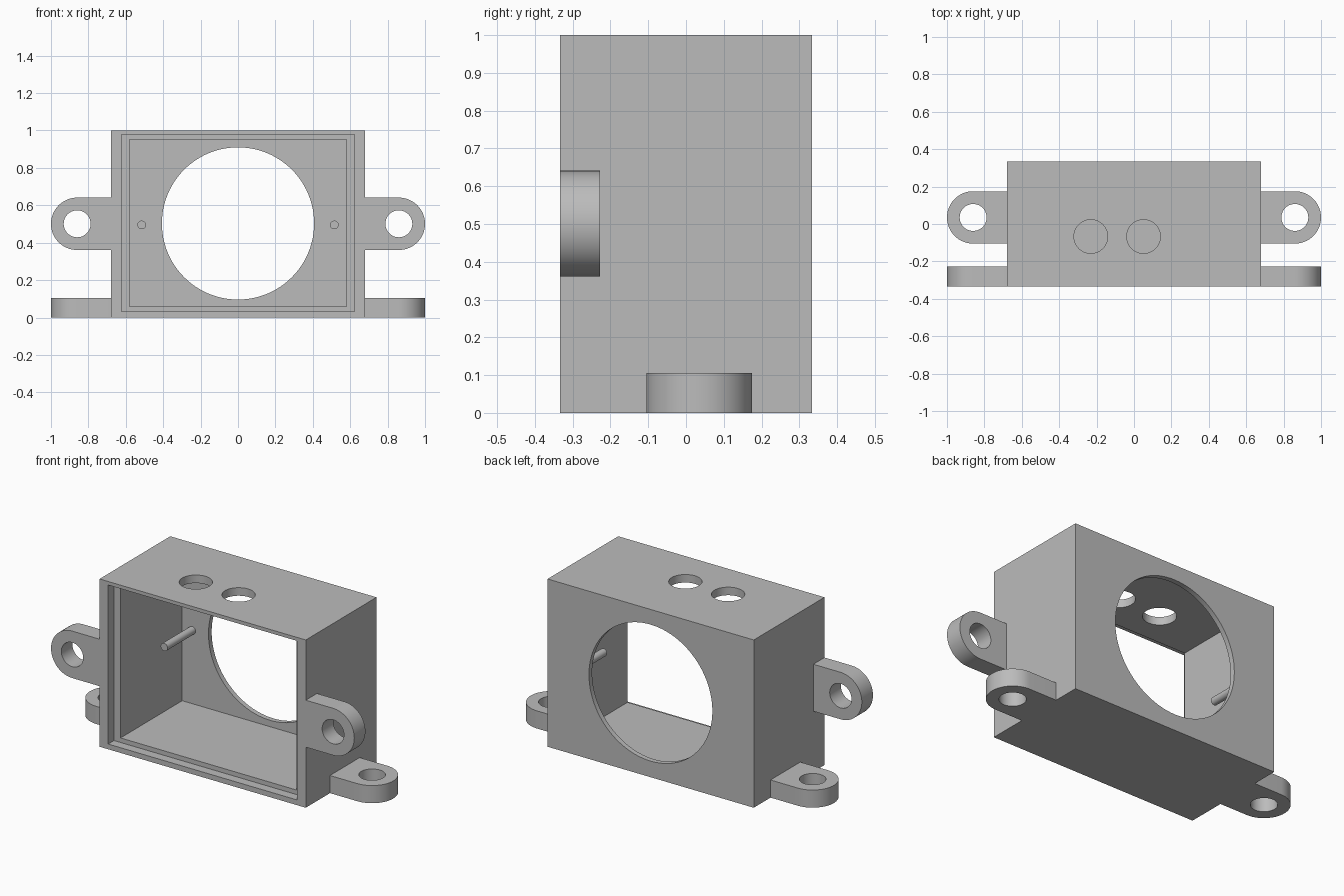
import bpy
import bmesh
import math
from mathutils import Matrix, Vector

if "Cube" in bpy.data.objects:
    bpy.data.objects.remove(bpy.data.objects["Cube"], do_unlink=True)

grey = bpy.data.materials.new("plain grey")
grey.use_nodes = True
colour = (0.5, 0.5, 0.5, 1)
grey.diffuse_color = colour
grey.node_tree.nodes["Principled BSDF"].inputs["Base Color"].default_value = colour

FRONT, BACK = -0.333, 0.333
FACE_Y = Matrix.Rotation(math.radians(90), 4, "X")


def finish(name, bm):
    mesh = bpy.data.meshes.new(name)
    bmesh.ops.recalc_face_normals(bm, faces=bm.faces)
    bm.to_mesh(mesh)
    bm.free()
    mesh.materials.append(grey)
    obj = bpy.data.objects.new(name, mesh)
    bpy.context.collection.objects.link(obj)
    return obj


def box(name, low, high):
    low, high = Vector(low), Vector(high)
    bm = bmesh.new()
    bmesh.ops.create_cube(bm, size=1)
    bmesh.ops.scale(bm, vec=high - low, verts=bm.verts)
    bmesh.ops.translate(bm, vec=(low + high) / 2, verts=bm.verts)
    return finish(name, bm)


def cylinder(name, centre, radius, length, along_y=False, segments=64):
    bm = bmesh.new()
    turn = FACE_Y if along_y else Matrix()
    bmesh.ops.create_cone(bm, cap_ends=True, segments=segments, radius1=radius,
                          radius2=radius, depth=length,
                          matrix=Matrix.Translation(centre) @ turn)
    return finish(name, bm)


def smooth(obj):
    bpy.ops.object.select_all(action="DESELECT")
    obj.select_set(True)
    bpy.context.view_layer.objects.active = obj
    bpy.ops.object.shade_smooth_by_angle(angle=math.radians(30))


def cut(obj, cutters):
    # Apply each cut, then discard its cutter
    bpy.context.view_layer.objects.active = obj
    for cutter in cutters:
        cutter.hide_render = True
        mod = obj.modifiers.new("cut", "BOOLEAN")
        mod.operation = "DIFFERENCE"
        mod.solver = "EXACT"
        mod.object = cutter
        bpy.ops.object.modifier_apply(modifier=mod.name)
        bpy.data.objects.remove(cutter, do_unlink=True)
    smooth(obj)


# Housing with a stepped front opening, round back window and two top holes
housing = box("housing", (-0.68, FRONT, 0), (0.68, BACK, 1))
inner_back = BACK - 0.03
cut(housing, [
    box("cavity_cutter", (-0.58, FRONT - 0.1, 0.058), (0.58, inner_back, 0.952)),
    box("rebate_cutter", (-0.623, FRONT - 0.1, 0.031), (0.623, FRONT + 0.055, 0.979)),
    cylinder("window_cutter", (0, BACK, 0.503), 0.407, 0.2, True, 96),
    cylinder("top_hole_cutter", (-0.231, -0.067, 1), 0.09, 0.2),
    cylinder("top_hole_cutter", (0.051, -0.067, 1), 0.09, 0.2),
])


# Mounting tabs: a straight neck with a rounded end and a screw hole
def tab(name, side, origin, along_y):
    radius, hole_x, thick, steps = 0.14, 0.86, 0.105, 32
    points = [(0.68, -radius)]
    for i in range(steps + 1):
        a = math.pi * (i / steps - 0.5)
        points.append((hole_x + radius * math.cos(a), radius * math.sin(a)))
    points.append((0.68, radius))
    bm = bmesh.new()
    face = bm.faces.new([bm.verts.new((side * x, y, 0)) for x, y in points])
    extruded = bmesh.ops.extrude_face_region(bm, geom=[face])["geom"]
    moved = [v for v in extruded if isinstance(v, bmesh.types.BMVert)]
    bmesh.ops.translate(bm, vec=(0, 0, thick), verts=moved)
    turn = FACE_Y if along_y else Matrix()
    bm.transform(Matrix.Translation(origin) @ turn)
    obj = finish(name, bm)
    centre = Vector(origin) + Vector((side * hole_x, 0, 0))
    cut(obj, [cylinder("screw_cutter", centre, 0.072, 0.5, along_y, 48)])


for side, label in ((1, "left"), (-1, "right")):
    tab(label + "_front_tab", side, (0, FRONT + 0.105, 0.501), True)
    tab(label + "_base_tab", side, (0, 0.035, 0), False)
    # Locating pin standing on the inside of the back wall
    tip = 0.04
    smooth(cylinder(label + "_pin", (side * 0.515, (tip + inner_back) / 2, 0.495),
                    0.023, inner_back - tip, True, 32))
